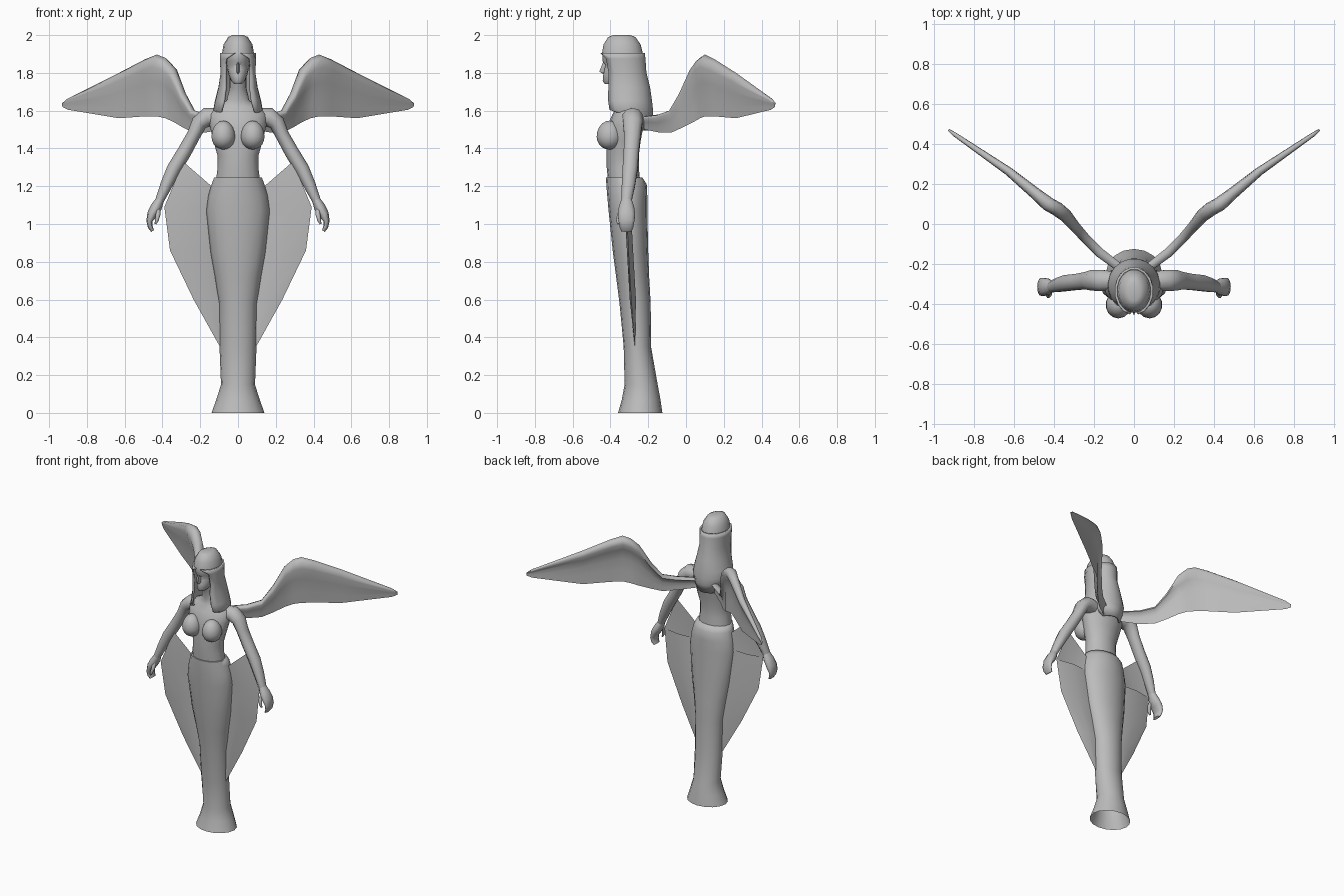
import bpy, bmesh, math
from mathutils import Vector

if "Cube" in bpy.data.objects:
    bpy.data.objects.remove(bpy.data.objects["Cube"])

grey = bpy.data.materials.new("plain grey")
grey.use_nodes = True
grey.diffuse_color = (0.5, 0.5, 0.5, 1)
grey.node_tree.nodes["Principled BSDF"].inputs["Base Color"].default_value = (0.5, 0.5, 0.5, 1)


def finish(bm, name, angle=70):
    bmesh.ops.recalc_face_normals(bm, faces=bm.faces)
    mesh = bpy.data.meshes.new(name)
    bm.to_mesh(mesh)
    bm.free()
    mesh.materials.append(grey)
    ob = bpy.data.objects.new(name, mesh)
    bpy.context.collection.objects.link(ob)
    bpy.ops.object.select_all(action='DESELECT')
    ob.select_set(True)
    bpy.context.view_layer.objects.active = ob
    bpy.ops.object.shade_smooth_by_angle(angle=math.radians(angle))
    return ob


def loft(name, rings, closed=True, caps=(True, True), side=1, angle=70):
    """Skin a list of point rings; side=-1 mirrors them across x."""
    bm = bmesh.new()
    loops = [[bm.verts.new((p[0] * side, p[1], p[2])) for p in r] for r in rings]
    n = len(loops[0])
    for a, b in zip(loops, loops[1:]):
        for i in range(n if closed else n - 1):
            j = (i + 1) % n
            bm.faces.new((a[i], a[j], b[j], b[i]))
    for loop, cap in zip((loops[0], loops[-1]), caps):
        if cap:
            bm.faces.new(loop)
    return finish(bm, name, angle)


def oval(z, hw, front, back, gap=0, n=16):
    """Horizontal oval from front y to back y, with an optional gap (degrees) at the front."""
    g = math.radians(gap)
    cy, ry = (front + back) / 2, (back - front) / 2
    steps = n if not gap else n - 1
    return [(hw * math.sin(t), cy - ry * math.cos(t), z)
            for t in (g + (math.tau - 2 * g) * i / steps for i in range(n))]


def tube(name, path, side, n=10):
    """Limb through (x, y, z, width, depth) stations."""
    pts = [Vector(p[:3]) for p in path]
    rings = []
    for i, p in enumerate(path):
        t = (pts[min(i + 1, len(pts) - 1)] - pts[max(i - 1, 0)]).normalized()
        v = (Vector((0, 1, 0)) - t * t.y).normalized()
        u = t.cross(v)
        rings.append([pts[i] + u * p[3] * math.cos(a) + v * p[4] * math.sin(a)
                      for a in (math.tau * k / n for k in range(n))])
    return loft(name, rings, side=side)


# Long gown, open at the hem
gown = [(0, .14, -.36, -.125), (.07, .115, -.34, -.135), (.15, .09, -.325, -.15),
        (.35, .098, -.33, -.185), (.58, .1, -.352, -.187), (.72, .122, -.37, -.195),
        (.85, .145, -.387, -.2), (1.07, .168, -.41, -.205), (1.15, .157, -.417, -.205),
        (1.21, .14, -.422, -.208), (1.245, .127, -.423, -.23)]
loft("gown", [oval(*r) for r in gown], caps=(False, True))

# Torso and neck
torso = [(1.2, .12, -.41, -.24), (1.3, .108, -.42, -.25), (1.36, .108, -.42, -.25),
         (1.44, .13, -.42, -.24), (1.52, .15, -.415, -.225), (1.58, .155, -.39, -.215),
         (1.62, .12, -.365, -.22), (1.655, .06, -.36, -.235), (1.72, .045, -.375, -.27),
         (1.79, .045, -.4, -.28)]
loft("torso", [oval(*r) for r in torso])

# Head with recessed eye line
head = [(1.742, .02, -.43, -.38), (1.757, .036, -.441, -.34), (1.79, .049, -.438, -.29),
        (1.82, .057, -.434, -.26), (1.842, .06, -.427, -.25), (1.862, .064, -.443, -.25),
        (1.92, .068, -.44, -.25), (1.97, .05, -.41, -.27)]
loft("head", [oval(*r) for r in head], angle=45)
loft("nose", [[(-.005, -.425, 1.86), (.005, -.425, 1.86), (0, -.438, 1.86)],
              [(-.014, -.42, 1.805), (.014, -.42, 1.805), (0, -.459, 1.807)],
              [(-.007, -.42, 1.795), (.007, -.42, 1.795), (0, -.44, 1.795)]])

# Hair: crown, then locks parted around the face and falling down the back
crown = [(2, .03, -.385, -.295), (1.99, .052, -.412, -.268), (1.95, .077, -.437, -.24),
         (1.9, .085, -.445, -.228)]
loft("hair_crown", [oval(*r) for r in crown], caps=(True, False))
locks = [(1.905, .085, -.445, -.228, 8), (1.875, .085, -.444, -.225, 42),
         (1.8, .081, -.44, -.22, 48), (1.72, .093, -.432, -.2, 40),
         (1.65, .111, -.43, -.19, 38), (1.605, .12, -.43, -.185, 42),
         (1.56, .11, -.42, -.185, 110), (1.5, .08, -.4, -.2, 130)]
hair = loft("hair_locks", [oval(*r) for r in locks], closed=False, caps=(False, False))
shell = hair.modifiers.new("thickness", 'SOLIDIFY')
shell.thickness = .012

arm = [(.11, -.285, 1.565, .05, .05), (.165, -.283, 1.565, .052, .056),
       (.205, -.282, 1.535, .043, .054), (.235, -.284, 1.47, .036, .046),
       (.285, -.29, 1.38, .038, .042), (.34, -.296, 1.29, .038, .042),
       (.38, -.305, 1.205, .032, .037), (.415, -.315, 1.125, .023, .029)]
hand = [(.412, -.315, 1.13, .022, .028), (.432, -.315, 1.09, .03, .042),
        (.455, -.315, 1.05, .027, .048), (.469, -.315, 1.015, .016, .044),
        (.465, -.315, .985, .013, .038), (.452, -.315, .963, .009, .03)]
thumb = [(.425, -.33, 1.085, .014, .016), (.423, -.352, 1.05, .013, .014),
         (.43, -.36, 1.02, .01, .012), (.437, -.358, 1.0, .005, .006)]
# Wing stations: x, y, bottom, top, thickness
wing = [(.07, -.22, 1.5, 1.57, .035), (.17, -.145, 1.485, 1.58, .04),
        (.24, -.075, 1.485, 1.605, .04), (.29, -.02, 1.51, 1.7, .045),
        (.34, .04, 1.54, 1.83, .055), (.385, .075, 1.56, 1.88, .06), (.43, .1, 1.57, 1.897, .06),
        (.49, .15, 1.57, 1.873, .05), (.63, .265, 1.56, 1.8, .036),
        (.9, .45, 1.605, 1.665, .018), (.93, .472, 1.62, 1.64, .008)]
# Wing cross-section: (across, up), thick rounded top edge and thin lower blade
section = [(0, 0), (.12, .25), (.3, .55), (.6, .8), (.5, .94), (0, 1),
           (-.5, .95), (-.6, .85), (-.2, .72), (0, .5), (.02, .25)]
across = Vector((.62, -.78, 0))

for side, label in ((1, "left"), (-1, "right")):
    # Bust
    bm = bmesh.new()
    bmesh.ops.create_uvsphere(bm, u_segments=14, v_segments=10, radius=1)
    for v in bm.verts:
        v.co = (side * (.078 + v.co.x * .064), -.405 + v.co.y * .068,
                1.462 + v.co.z * (.085 if v.co.z > 0 else .068))
    finish(bm, label + "_bust")

    tube(label + "_arm", arm, side)
    tube(label + "_hand", hand, side)
    tube(label + "_thumb", thumb, side, n=6)

    # Wing
    rings = [[Vector((x, y, lo + (hi - lo) * h)) + across * (d * t) for d, h in section]
             for x, y, lo, hi, t in wing]
    loft(label + "_wing", rings, side=side)

    # Side drape: a taller front sheet and a lower back sheet joined at the outer edge
    outer = [(.09, -.27, .34), (.235, -.29, .6), (.36, -.305, .86), (.39, -.315, 1.09)]
    inner = [(.08, -.27, .34), (.09, -.27, .6), (.135, -.285, .86), (.155, -.3, 1.09)]
    for sheet, bulge, top in (("front", -.018, [(.14, -.31, 1.2), (.29, -.31, 1.33)]),
                              ("back", .015, [])):
        rows = []
        for k, (a, b) in enumerate(zip(inner, outer)):
            mid = (Vector(a) + Vector(b)) / 2 + Vector((0, bulge if k else 0, 0))
            rows.append([a, mid, b])
        if top:
            rows.append([top[0], (Vector(top[0]) + Vector(top[1])) / 2, top[1]])
        loft(f"{label}_drape_{sheet}", rows, closed=False, caps=(False, False), side=side)
